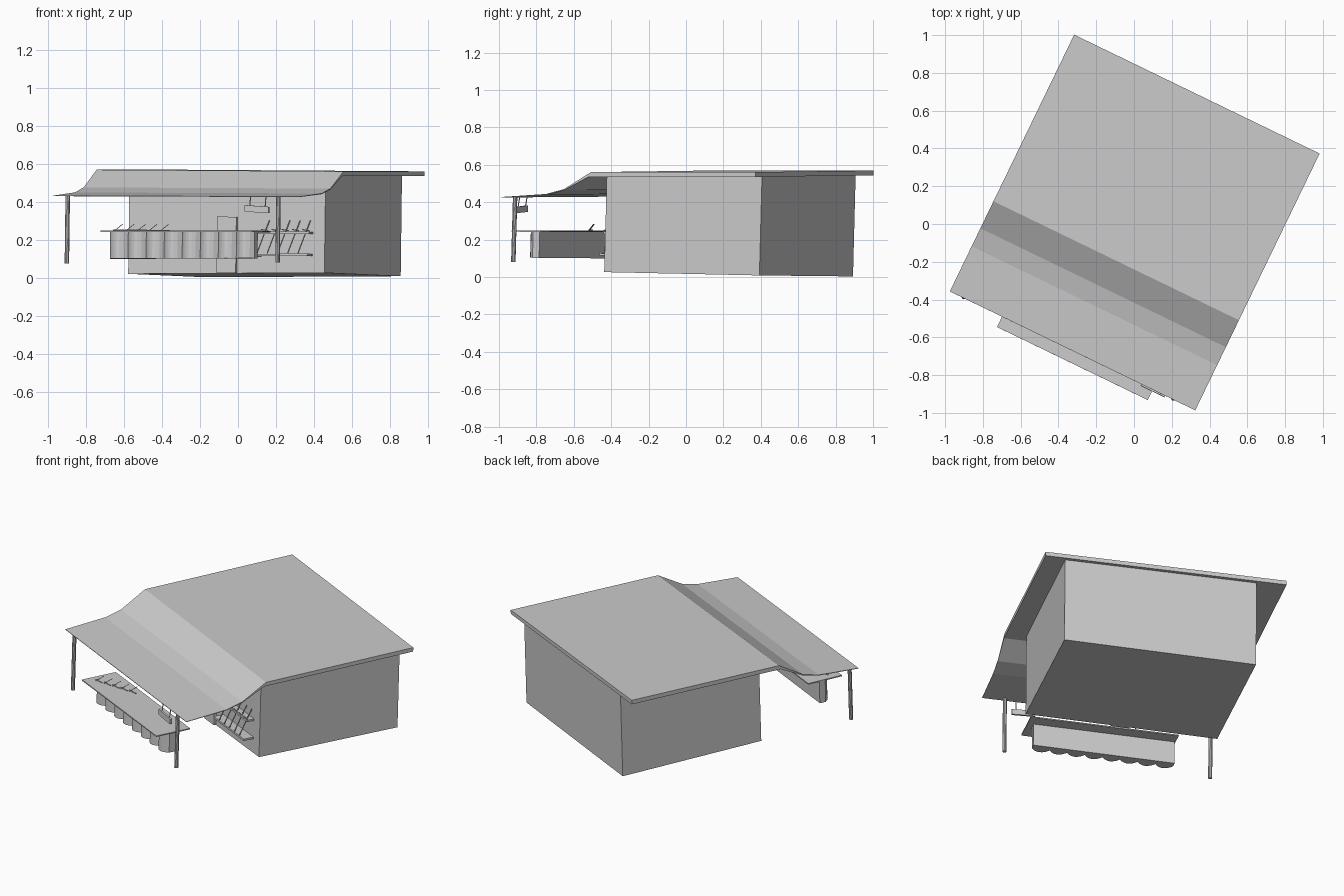
import bpy, math, random
from mathutils import Vector

if "Cube" in bpy.data.objects:
    bpy.data.objects.remove(bpy.data.objects["Cube"])

random.seed(3)
UX = Vector((0.9, -0.436))   # along the shop front
VX = Vector((0.436, 0.9))    # towards the back of the shop


def place(u, v, z):
    """Turn shop coordinates into world space, with the slight crooked lean."""
    t = z / 0.56
    v2 = v + 0.03 * (z - 0.3)
    z2 = z + (1 - t) * (-0.02 * v + 0.005 * u) - t * 0.006 * u
    p = UX * u + VX * v2
    return (p.x, p.y, z2)


def make(name, verts, faces):
    me = bpy.data.meshes.new(name)
    me.from_pydata([place(*p) for p in verts], [], faces)
    me.update()
    ob = bpy.data.objects.new(name, me)
    bpy.context.collection.objects.link(ob)
    return ob


def prism(name, ring_a, ring_b):
    """Closed solid between two matching rings of points."""
    n = len(ring_a)
    faces = [(i, (i + 1) % n, (i + 1) % n + n, i + n) for i in range(n)]
    faces += [tuple(reversed(range(n))), tuple(range(n, 2 * n))]
    ob = make(name, ring_a + ring_b, faces)
    import bmesh
    bm = bmesh.new()
    bm.from_mesh(ob.data)
    bmesh.ops.recalc_face_normals(bm, faces=bm.faces)
    bm.to_mesh(ob.data)
    bm.free()
    return ob


def box(name, u0, u1, v0, v1, z0, z1):
    c = [(u0, v0), (u1, v0), (u1, v1), (u0, v1)]
    return prism(name, [(a, b, z0) for a, b in c], [(a, b, z1) for a, b in c])


def rod(name, a, b, r, n=8):
    """Cylinder between two points."""
    a, b = Vector(a), Vector(b)
    q = (b - a).to_track_quat('Z', 'Y')
    ring = [q @ Vector((r * math.cos(2 * math.pi * i / n), r * math.sin(2 * math.pi * i / n), 0))
            for i in range(n)]
    return prism(name, [tuple(a + p) for p in ring], [tuple(b + p) for p in ring])


# shop building
box("shop_walls", -0.548, 0.60, -0.187, 0.735, 0.02, 0.541)

# roof slab sweeping down into a thin awning
profile = [(0.756, 0.565), (-0.224, 0.565), (-0.38, 0.472), (-0.485, 0.445), (-0.75, 0.427),
           (-0.75, 0.424), (-0.485, 0.441), (-0.38, 0.466), (-0.235, 0.54), (0.756, 0.54)]
prism("roof", [(-0.722, v, z) for v, z in profile], [(0.722, v, z) for v, z in profile])

# door
box("door", -0.025, 0.088, -0.202, -0.185, 0.022, 0.32)

# awning posts
for side, u in (("left", -0.643), ("right", 0.59)):
    rod(side + "_post", (u, -0.733, 0.065), (u, -0.733, 0.426), 0.012, 10)

# counter top
box("counter_top", -0.415, 0.472, -0.805, -0.58, 0.233, 0.24)

# counter body with scalloped front
u0, u1, waves, seg = -0.41, 0.435, 8, 6
outline = [(u1, -0.656), (u0, -0.656)]
for i in range(waves * seg + 1):
    s = i / (waves * seg)
    outline.append((u0 + (u1 - u0) * s, -0.695 - 0.035 * abs(math.sin(math.pi * waves * s)) ** 0.8))
prism("counter_body", [(u, v, 0.09) for u, v in outline], [(u, v, 0.234) for u, v in outline])

# hanging sign board and its cords
prism("sign_board",
      [(0.405, -0.757, 0.343), (0.545, -0.757, 0.336), (0.545, -0.757, 0.37), (0.405, -0.757, 0.379)],
      [(0.405, -0.745, 0.343), (0.545, -0.745, 0.336), (0.545, -0.745, 0.37), (0.405, -0.745, 0.379)])
for k, u in enumerate((0.43, 0.52)):
    rod(f"sign_cord_{k}", (u, -0.748, 0.37), (u, -0.74, 0.427), 0.003, 5)

# wall rack rails
for k, (z, depth) in enumerate(((0.11, 0.065), (0.228, 0.045))):
    box(f"rack_shelf_{k}", 0.17, 0.53, -0.187 - depth, -0.185, z, z + 0.012)

# poles leaning in the rack, each with a short cross guard
for k in range(5):
    u = 0.235 + 0.06 * k
    rod(f"rack_pole_{k}", (u, -0.25, 0.125), (u + 0.045, -0.2, 0.3), 0.0035, 5)
    rod(f"rack_guard_{k}", (u + 0.015, -0.232, 0.252), (u + 0.055, -0.232, 0.245), 0.003, 5)

# small goods laid out on the counter
for k in range(5):
    u, v = -0.345 + 0.055 * k, -0.735 + 0.025 * k
    rod(f"goods_stick_{k}", (u - 0.015, v - 0.01, 0.241), (u + 0.012, v + 0.03, 0.275), 0.002, 5)
    rod(f"goods_bar_{k}", (u - 0.03, v, 0.243), (u + 0.03, v + 0.01, 0.243), 0.003, 5)
